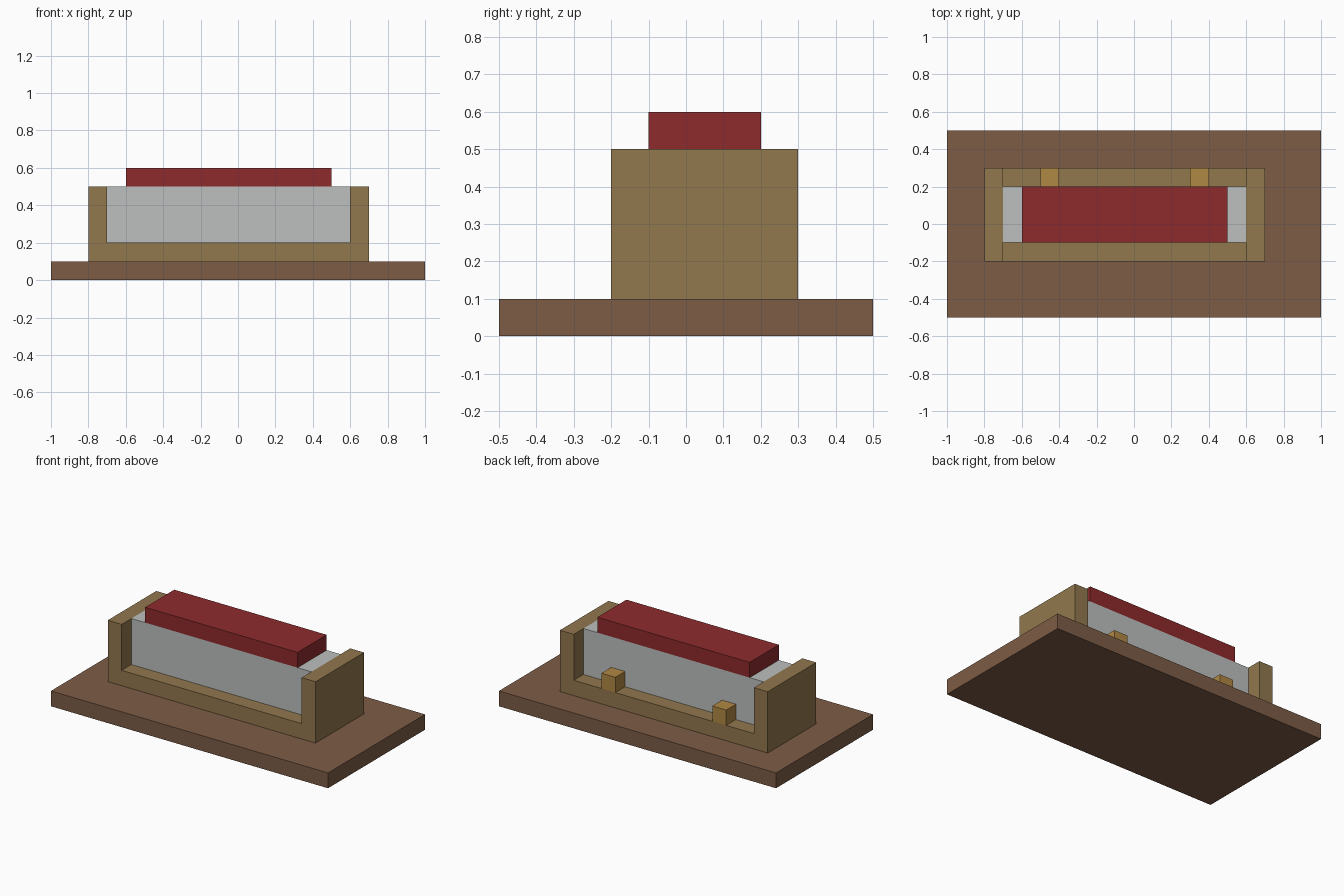
import bpy
import bmesh
from mathutils import Vector

cube = bpy.data.objects.get("Cube")
if cube:
    bpy.data.objects.remove(cube, do_unlink=True)


def material(name, rgb):
    mat = bpy.data.materials.new(name)
    mat.use_nodes = True
    mat.diffuse_color = (*rgb, 1)
    mat.node_tree.nodes["Principled BSDF"].inputs["Base Color"].default_value = (*rgb, 1)
    return mat


brown = material("dark_wood", (0.205, 0.107, 0.061))
tan = material("tan_wood", (0.287, 0.188, 0.076))
gold = material("golden_wood", (0.434, 0.246, 0.058))
grey = material("light_grey", (0.51, 0.527, 0.527))
red = material("deep_red", (0.275, 0.024, 0.026))


def prism(name, profile, y0, y1, mat):
    """Extrude an x-z outline from y0 to y1."""
    bm = bmesh.new()
    face = bm.faces.new([bm.verts.new((x, y0, z)) for x, z in profile])
    result = bmesh.ops.extrude_face_region(bm, geom=[face], use_keep_orig=True)
    moved = [v for v in result["geom"] if isinstance(v, bmesh.types.BMVert)]
    bmesh.ops.translate(bm, verts=moved, vec=Vector((0, y1 - y0, 0)))
    bmesh.ops.recalc_face_normals(bm, faces=bm.faces)
    mesh = bpy.data.meshes.new(name)
    bm.to_mesh(mesh)
    bm.free()
    mesh.materials.append(mat)
    obj = bpy.data.objects.new(name, mesh)
    bpy.context.collection.objects.link(obj)
    return obj


def box(name, x, y, z, mat):
    outline = [(x[0], z[0]), (x[1], z[0]), (x[1], z[1]), (x[0], z[1])]
    return prism(name, outline, y[0], y[1], mat)


# Ground slab
box("base_slab", (-1, 1), (-0.5, 0.5), (0, 0.1), brown)

# U-shaped cradle: floor with a raised wall at each end
cradle = [(-0.8, 0.1), (0.7, 0.1), (0.7, 0.5), (0.6, 0.5),
          (0.6, 0.2), (-0.7, 0.2), (-0.7, 0.5), (-0.8, 0.5)]
prism("cradle", cradle, -0.2, 0.3, tan)

# Block held in the cradle, and its cap
box("inner_block", (-0.7, 0.6), (-0.1, 0.2), (0.2, 0.5), grey)
box("top_cap", (-0.6, 0.5), (-0.1, 0.2), (0.5, 0.6), red)

# Small pegs on the back ledge
for side, x in (("right", -0.5), ("left", 0.3)):
    box(side + "_peg", (x, x + 0.1), (0.2, 0.3), (0.2, 0.3), gold)
